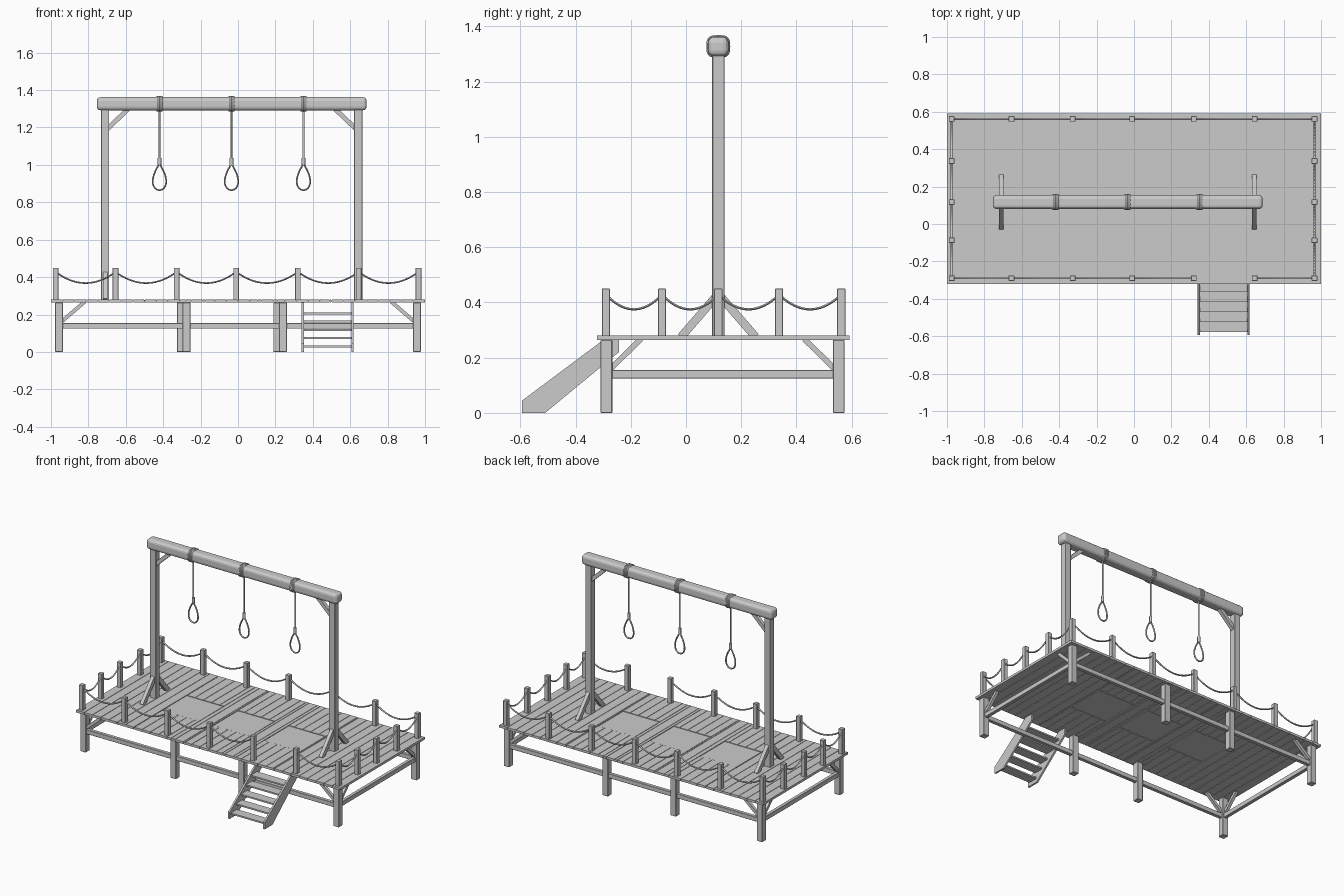
import bpy, bmesh, math
from mathutils import Vector

cube = bpy.data.objects.get("Cube")
if cube:
    bpy.data.objects.remove(cube, do_unlink=True)

DECK_TOP, DECK_BOTTOM = 0.28, 0.264
GALLOWS_Y = 0.117
ROPE_X = (-0.42, -0.035, 0.35)
TRAP_HALF, TRAP_Y0, TRAP_Y1 = 0.14, -0.02, 0.25


def finish(name, bm, bevel=0.0, segments=1):
    mesh = bpy.data.meshes.new(name)
    bmesh.ops.recalc_face_normals(bm, faces=bm.faces)
    bm.to_mesh(mesh)
    bm.free()
    obj = bpy.data.objects.new(name, mesh)
    bpy.context.collection.objects.link(obj)
    if bevel:
        mod = obj.modifiers.new("Worn edges", 'BEVEL')
        mod.width, mod.segments = bevel, segments
    return obj


def add_box(bm, lo, hi):
    lo, hi = Vector(lo), Vector(hi)
    verts = bmesh.ops.create_cube(bm, size=1)["verts"]
    for v in verts:
        v.co = (lo + hi) / 2 + v.co * (hi - lo)


def box(name, lo, hi, bevel=0.002, segments=1):
    bm = bmesh.new()
    add_box(bm, lo, hi)
    return finish(name, bm, bevel, segments)


def post(name, x, y, z0, z1, size):
    h = size / 2
    return box(name, (x - h, y - h, z0), (x + h, y + h, z1))


def prism(name, outline, axis, centre, width):
    """Extrude a 2D outline (u, z) along x or y."""
    bm = bmesh.new()
    rows = []
    for w in (centre - width / 2, centre + width / 2):
        rows.append([bm.verts.new((w, u, z) if axis == 'x' else (u, w, z)) for u, z in outline])
    bm.faces.new(rows[0])
    bm.faces.new(rows[1])
    n = len(outline)
    for i in range(n):
        j = (i + 1) % n
        bm.faces.new((rows[0][i], rows[0][j], rows[1][j], rows[1][i]))
    return finish(name, bm)


def brace(name, axis, centre, u_foot, z_foot, u_head, z_head, width, depth):
    """Diagonal strut with a given cross-section, between two points."""
    a, b = Vector((u_foot, z_foot)), Vector((u_head, z_head))
    d = (b - a).normalized()
    side = Vector((-d.y, d.x)) * depth / 2
    return prism(name, [a + side, b + side, b - side, a - side], axis, centre, width)


def rope(name, points, radius, cyclic=False):
    curve = bpy.data.curves.new(name, 'CURVE')
    curve.dimensions = '3D'
    curve.bevel_depth, curve.bevel_resolution = radius, 1
    curve.use_fill_caps = True
    spline = curve.splines.new('POLY')
    spline.points.add(len(points) - 1)
    for p, co in zip(spline.points, points):
        p.co = (*co, 1)
    spline.use_cyclic_u = cyclic
    obj = bpy.data.objects.new(name, curve)
    bpy.context.collection.objects.link(obj)
    bpy.ops.object.select_all(action='DESELECT')
    obj.select_set(True)
    bpy.context.view_layer.objects.active = obj
    bpy.ops.object.convert(target='MESH')
    bpy.ops.object.shade_smooth_by_angle(angle=math.radians(60))
    return obj


# Deck: planks running front to back, cut around the trapdoors
bm = bmesh.new()
COUNT, Y0, Y1 = 32, -0.322, 0.592
edges = {-1 + 2 * i / COUNT for i in range(COUNT + 1)}
for rx in ROPE_X:
    edges |= {rx - TRAP_HALF, rx + TRAP_HALF}
edges = sorted(edges)
gap = 0.0015
for a, b in zip(edges, edges[1:]):
    if b - a < 0.006:
        continue
    mid = (a + b) / 2
    over_trap = any(abs(mid - rx) < TRAP_HALF for rx in ROPE_X)
    spans = [(Y0, TRAP_Y0), (TRAP_Y1, Y1)] if over_trap else [(Y0, Y1)]
    for s, e in spans:
        add_box(bm, (a + gap, s, DECK_BOTTOM), (b - gap, e, DECK_TOP))
finish("deck_planks", bm)
box("deck_core", (-0.998, Y0 + .002, 0.268), (0.998, Y1 - .002, 0.275), 0)
for rx in ROPE_X:
    box("trapdoor", (rx - TRAP_HALF + .004, TRAP_Y0 + .004, DECK_BOTTOM),
        (rx + TRAP_HALF - .004, TRAP_Y1 - .004, DECK_TOP - .002), 0)

# Legs, lower rails and corner braces
LEG_X, FRONT_Y, BACK_Y = 0.957, -0.288, 0.553
for y, middle in ((FRONT_Y, (-0.275, 0.24)), (BACK_Y, (-0.305, 0.21))):
    for x in (-LEG_X, *middle, LEG_X):
        post("leg", x, y, 0, DECK_BOTTOM, 0.042)
    box("long_rail", (-LEG_X, y - .012, 0.124), (LEG_X, y + .012, 0.155))
    inward = 1 if y == FRONT_Y else -1
    for s in (-1, 1):
        brace("corner_brace_long", 'y', y, s * 0.94, 0.165, s * 0.82, 0.268, 0.02, 0.02)
        brace("corner_brace_short", 'x', s * LEG_X, y + inward * .015, 0.16,
              y + inward * .125, 0.268, 0.02, 0.02)
for s in (-1, 1):
    box("short_rail", (s * LEG_X - .012, FRONT_Y, 0.124), (s * LEG_X + .012, BACK_Y, 0.155))

# Fence posts with sagging ropes
XS = (-0.975, -0.655, -0.328, -0.01, 0.32, 0.645, 0.965)
YS = (-0.29, -0.087, 0.117, 0.337, 0.562)
fence = [(x, y) for x in XS for y in YS if x in (XS[0], XS[-1]) or y in (YS[0], YS[-1])]
for x, y in fence:
    post("fence_post", x, y, DECK_TOP - .01, 0.45, 0.03)


def sagging_rope(p, q, sag):
    pts = []
    for i in range(13):
        t = i / 12
        co = Vector(p).lerp(Vector(q), t)
        pts.append((co.x, co.y, 0.428 - sag * 4 * t * (1 - t)))
    rope("fence_rope", pts, 0.005)


for y in (YS[0], YS[-1]):
    for i in range(len(XS) - 1):
        if not (y == YS[0] and i == 4):      # opening at the stairs
            sagging_rope((XS[i], y), (XS[i + 1], y), 0.06)
for x in (XS[0], XS[-1]):
    for a, b in zip(YS, YS[1:]):
        sagging_rope((x, a), (x, b), 0.053)

# Gallows frame
BEAM_Z = 1.327
box("cross_beam", (-0.755, GALLOWS_Y - .037, BEAM_Z - .035),
    (0.688, GALLOWS_Y + .037, BEAM_Z + .035), 0.02, 3)
for x, s in ((-0.711, 1), (0.643, -1)):
    post("upright", x, GALLOWS_Y, DECK_TOP - .005, 1.31, 0.044)
    brace("upper_brace", 'y', GALLOWS_Y, x + s * .01, 1.19, x + s * .125, 1.30, 0.025, 0.025)
    for d in (-1, 1):
        brace("foot_brace", 'x', x, GALLOWS_Y + d * .135, DECK_TOP - .005,
              GALLOWS_Y + d * .005, 0.425, 0.024, 0.03)

# Hanging ropes: beam wraps, straight drop, knot and loop
for x in ROPE_X:
    for k in range(4):
        ring = []
        for i in range(20):
            a = math.tau * i / 20
            c, s = math.cos(a), math.sin(a)
            ring.append((x - .012 + k * .008,
                         GALLOWS_Y + .039 * math.copysign(abs(c) ** 0.6, c),
                         BEAM_Z + .037 * math.copysign(abs(s) ** 0.6, s)))
        rope("beam_wrap", ring, 0.005, True)
    rope("drop_rope", [(x, GALLOWS_Y, BEAM_Z - .035), (x, GALLOWS_Y, 1.0)], 0.005)
    rope("knot", [(x, GALLOWS_Y, z) for z in (1.038, 1.03, 1.01, 0.995)], 0.010)
    loop = []
    for i in range(24):
        a = math.tau * i / 24
        loop.append((x + .047 * math.sin(a) * math.sin(a / 2) ** 1.0,
                     GALLOWS_Y, 0.935 + .07 * math.cos(a)))
    rope("loop", loop, 0.005, True)

# Stairs
stringer = [(-0.593, 0), (-0.51, 0), (-0.243, 0.22), (-0.243, DECK_BOTTOM),
            (-0.30, DECK_BOTTOM), (-0.593, 0.045)]
for x in (0.346, 0.612):
    prism("stair_stringer", stringer, 'x', x, 0.012)
for i in range(5):
    z = 0.03 + i * 0.044
    y = -0.545 + i * 0.054
    box("stair_tread", (0.35, y - .033, z - .005), (0.608, y + .033, z + .005), 0)
